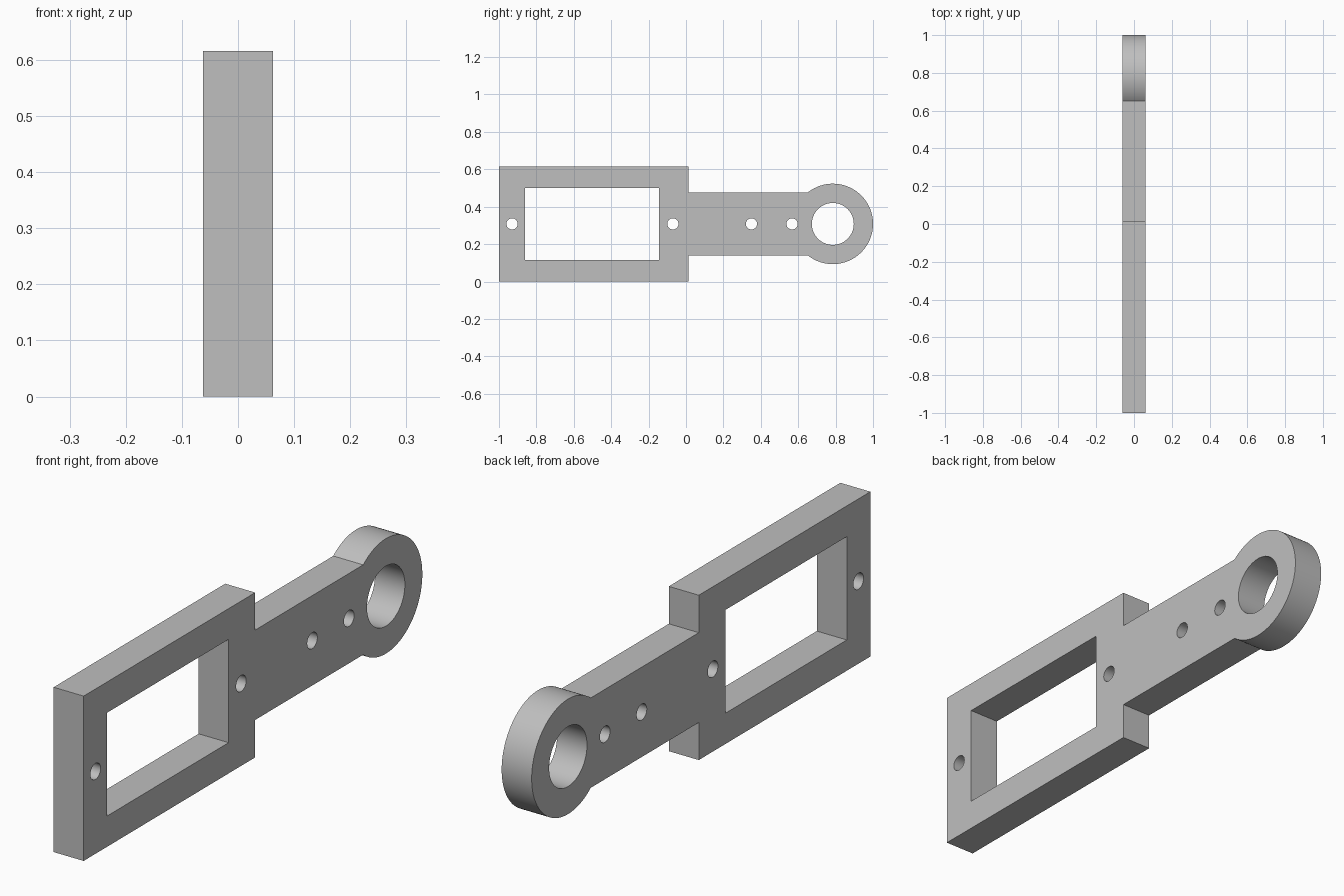
import bpy
import bmesh
from math import asin, cos, pi, sin
from mathutils import Matrix

if "Cube" in bpy.data.objects:
    bpy.data.objects.remove(bpy.data.objects["Cube"], do_unlink=True)

# Main dimensions
MID = 0.308            # height of the centre line
HALF_THICK = 0.062
STEP_Y = 0.013         # where the frame meets the arm
ARM_HALF = 0.168
RING_Y, RING_R, BORE_R = 0.785, 0.215, 0.112
SCREW_R = 0.03

grey = bpy.data.materials.new("plain_grey")
grey.use_nodes = True
colour = (0.52, 0.52, 0.52, 1)
grey.diffuse_color = colour
grey.node_tree.nodes["Principled BSDF"].inputs["Base Color"].default_value = colour


def arc(centre, radius, start, end, steps):
    angles = [start + (end - start) * i / steps for i in range(steps + 1)]
    return [(centre + radius * cos(a), radius * sin(a)) for a in angles]


def circle(centre, radius, steps):
    return arc(centre, radius, 0, 2 * pi, steps)[:-1]


def rectangle(y0, y1, half):
    return [(y0, -half), (y1, -half), (y1, half), (y0, half)]


def plate(name, loops):
    """Extrude an outline and its holes along x."""
    curve = bpy.data.curves.new(name + "_profile", "CURVE")
    curve.dimensions = "2D"
    curve.fill_mode = "BOTH"
    curve.extrude = HALF_THICK
    for points in loops:
        spline = curve.splines.new("POLY")
        spline.points.add(len(points) - 1)
        for point, (y, z) in zip(spline.points, points):
            point.co = (y, z, 0, 1)
        spline.use_cyclic_u = True
    helper = bpy.data.objects.new(name + "_profile", curve)
    bpy.context.collection.objects.link(helper)
    bpy.context.view_layer.update()
    mesh = bpy.data.meshes.new_from_object(
        helper.evaluated_get(bpy.context.evaluated_depsgraph_get()))
    bpy.data.objects.remove(helper, do_unlink=True)

    # Stand the profile up: local x -> y, y -> z, z -> x
    mesh.transform(Matrix(((0, 0, 1, 0), (1, 0, 0, 0), (0, 1, 0, MID), (0, 0, 0, 1))))
    bm = bmesh.new()
    bm.from_mesh(mesh)
    bmesh.ops.remove_doubles(bm, verts=bm.verts, dist=0.0001)
    bmesh.ops.recalc_face_normals(bm, faces=bm.faces)
    bm.to_mesh(mesh)
    bm.free()
    mesh.materials.clear()
    mesh.materials.append(grey)
    mesh.name = name
    obj = bpy.data.objects.new(name, mesh)
    bpy.context.collection.objects.link(obj)
    bpy.ops.object.select_all(action="DESELECT")
    obj.select_set(True)
    bpy.context.view_layer.objects.active = obj
    bpy.ops.object.shade_smooth_by_angle(angle=pi / 6)
    return obj


# Outline: rectangular frame, narrower arm, round end
neck = pi - asin(ARM_HALF / RING_R)
outline = ([(STEP_Y, MID), (-1, MID), (-1, -MID), (STEP_Y, -MID), (STEP_Y, -ARM_HALF)]
           + arc(RING_Y, RING_R, -neck, neck, 72)
           + [(STEP_Y, ARM_HALF)])

# Window, bore and screw holes
holes = [rectangle(-0.861, -0.144, 0.193), circle(RING_Y, BORE_R, 64)]
holes += [circle(y, SCREW_R, 32) for y in (-0.93, -0.07, 0.35, 0.567)]

plate("mounting_arm", [outline] + holes)
